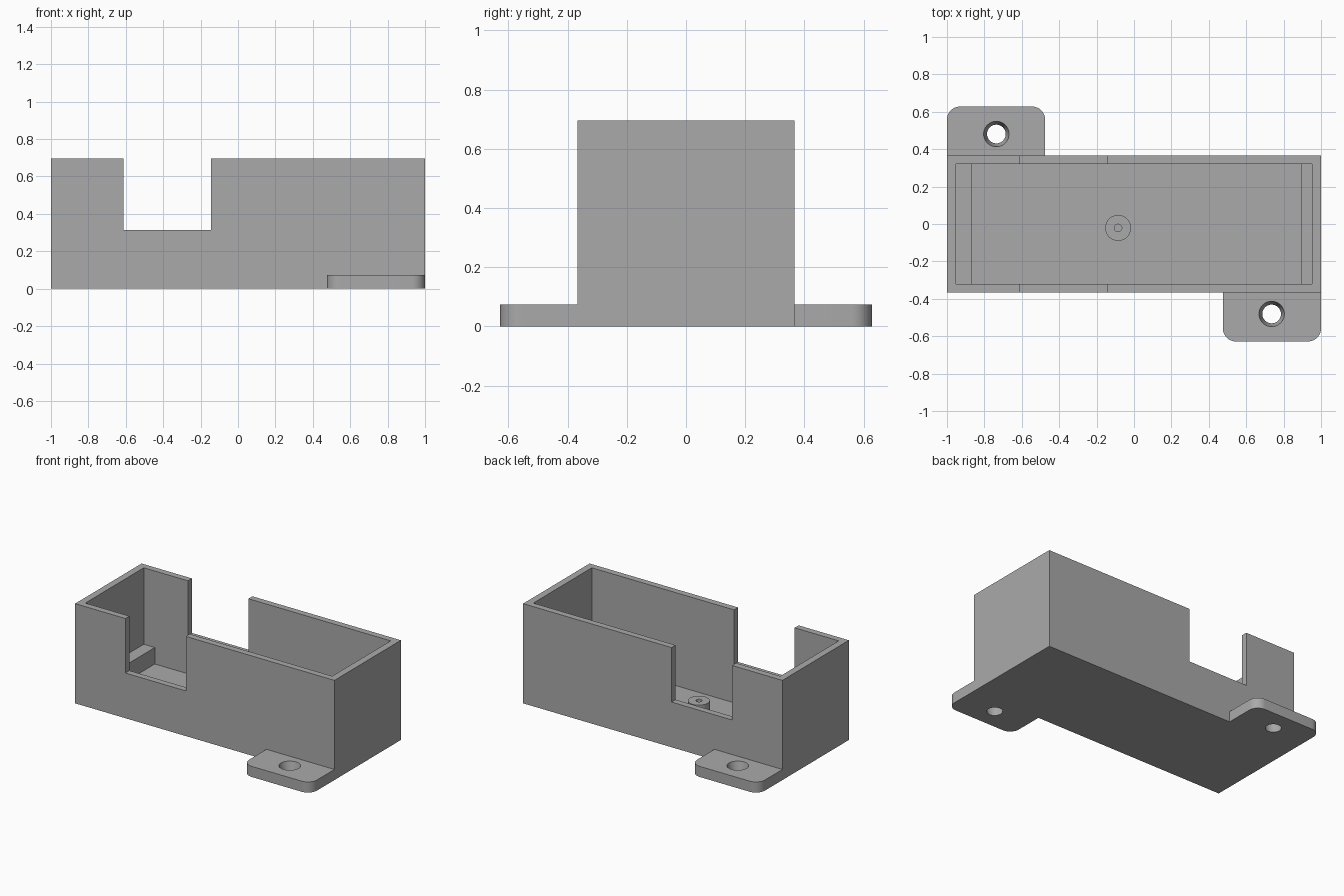
import bpy, bmesh, math

cube = bpy.data.objects.get("Cube")
if cube:
    bpy.data.objects.remove(cube, do_unlink=True)

grey = bpy.data.materials.new("plain_grey")
grey.use_nodes = True
COLOUR = (0.4, 0.4, 0.4, 1)
grey.diffuse_color = COLOUR
grey.node_tree.nodes["Principled BSDF"].inputs["Base Color"].default_value = COLOUR

L, W, H = 1.0, 0.366, 0.695         # half length, half width, height
IX, IY, FLOOR = 0.952, 0.322, 0.047  # cavity half sizes and floor level
STEP = 0.162                        # top of ledges and boss
TAB_Y, TAB_X, TAB_H, R = 0.628, 0.475, 0.074, 0.07


def finish(name, bm):
    bmesh.ops.recalc_face_normals(bm, faces=bm.faces)
    mesh = bpy.data.meshes.new(name)
    bm.to_mesh(mesh)
    bm.free()
    mesh.materials.append(grey)
    ob = bpy.data.objects.new(name, mesh)
    bpy.context.collection.objects.link(ob)
    return ob


def prism(name, outline, z0, z1):
    bm = bmesh.new()
    face = bm.faces.new([bm.verts.new((x, y, z0)) for x, y in outline])
    top = bmesh.ops.extrude_face_region(bm, geom=[face])["geom"]
    for v in top:
        if isinstance(v, bmesh.types.BMVert):
            v.co.z = z1
    return finish(name, bm)


def box(name, x0, x1, y0, y1, z0, z1):
    return prism(name, [(x0, y0), (x1, y0), (x1, y1), (x0, y1)], z0, z1)


def cone(name, x, y, z0, z1, r0, r1):
    bm = bmesh.new()
    bmesh.ops.create_cone(bm, cap_ends=True, segments=48,
                          radius1=r0, radius2=r1, depth=z1 - z0)
    bmesh.ops.translate(bm, verts=bm.verts, vec=(x, y, (z0 + z1) / 2))
    return finish(name, bm)


def select(ob):
    bpy.ops.object.select_all(action='DESELECT')
    ob.select_set(True)
    bpy.context.view_layer.objects.active = ob


def cut(ob, cutter):
    mod = ob.modifiers.new("cut", 'BOOLEAN')
    mod.operation, mod.solver, mod.object = 'DIFFERENCE', 'EXACT', cutter
    select(ob)
    bpy.ops.object.modifier_apply(modifier=mod.name)
    bpy.data.objects.remove(cutter, do_unlink=True)


def smooth(ob):
    select(ob)
    bpy.ops.object.shade_smooth_by_angle(angle=math.radians(30))


# Open tray with a notch through both long walls
tray = box("tray", -L, L, -W, W, 0, H)
cut(tray, box("cavity", -IX, IX, -IY, IY, FLOOR, H + 0.1))
cut(tray, box("notch", -0.612, -0.145, -W - 0.1, W + 0.1, 0.315, H + 0.1))

# Support ledges at the two ends
box("right_ledge", -IX, -0.867, -IY, IY, FLOOR, STEP)
box("left_ledge", 0.894, IX, -IY, IY, FLOOR, STEP)

# Screw boss on the floor
boss = cone("screw_boss", -0.085, -0.021, FLOOR, STEP, 0.069, 0.069)
cut(boss, cone("boss_hole", -0.085, -0.021, FLOOR - 0.1, STEP + 0.1, 0.02, 0.02))
smooth(boss)

# Mounting tabs at opposite corners, with tapered screw holes
for name, s in (("front_tab", 1), ("back_tab", -1)):
    outline = [(L, -W), (TAB_X, -W)]
    for cx, start in ((TAB_X + R, 180), (L - R, 270)):
        for i in range(13):
            a = math.radians(start + 7.5 * i)
            outline.append((cx + R * math.cos(a), R - TAB_Y + R * math.sin(a)))
    tab = prism(name, [(s * x, s * y) for x, y in outline], 0, TAB_H)
    taper = 0.018
    cut(tab, cone("tab_hole", s * 0.736, s * -0.481, -TAB_H, 2 * TAB_H,
                  0.05 - taper, 0.068 + taper))
    smooth(tab)
